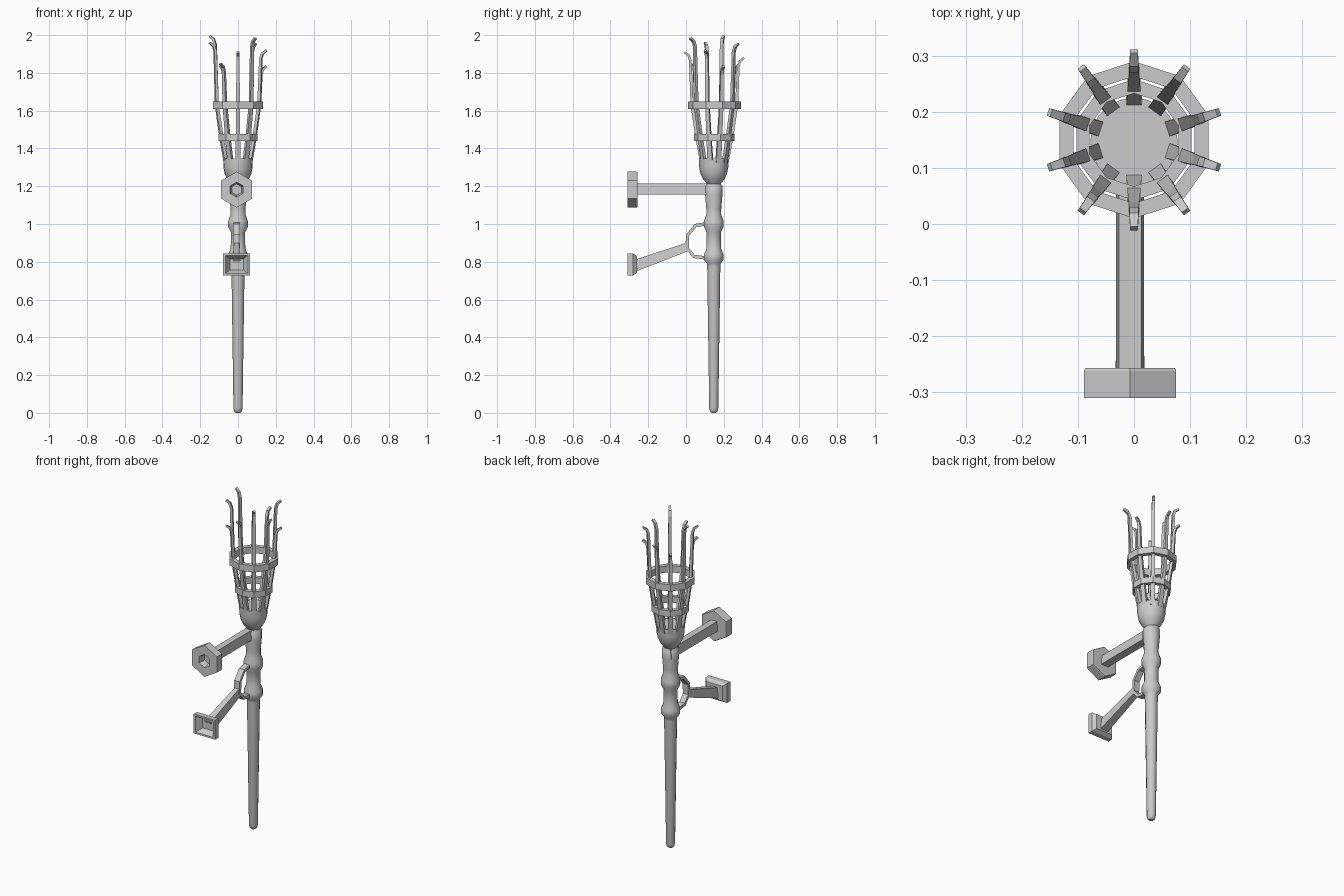
import bpy, bmesh, math
from mathutils import Matrix

if "Cube" in bpy.data.objects:
    bpy.data.objects.remove(bpy.data.objects["Cube"])

CY = 0.15      # torch axis position in y
AX = -0.007    # wall brackets sit slightly off centre


def finish(bm, name, mat, smooth=False):
    bmesh.ops.recalc_face_normals(bm, faces=bm.faces)
    me = bpy.data.meshes.new(name)
    bm.to_mesh(me)
    bm.free()
    me.transform(mat)
    ob = bpy.data.objects.new(name, me)
    bpy.context.collection.objects.link(ob)
    if smooth:
        bpy.ops.object.select_all(action='DESELECT')
        ob.select_set(True)
        bpy.context.view_layer.objects.active = ob
        bpy.ops.object.shade_smooth_by_angle(angle=math.radians(40))
    return ob


def lathe(name, profile, sides, phase, mat, closed=False, smooth=False):
    """Revolve (radius, height) points; closed makes a ring, otherwise ends are capped."""
    bm = bmesh.new()
    loops = []
    for r, h in profile:
        angles = [math.radians(phase) + 2 * math.pi * i / sides for i in range(sides)]
        loops.append([bm.verts.new((r * math.cos(a), r * math.sin(a), h)) for a in angles])
    pairs = list(zip(loops, loops[1:]))
    if closed:
        pairs.append((loops[-1], loops[0]))
    else:
        bm.faces.new(loops[0])
        bm.faces.new(loops[-1])
    for a, b in pairs:
        for i in range(sides):
            j = (i + 1) % sides
            bm.faces.new((a[i], a[j], b[j], b[i]))
    return finish(bm, name, mat, smooth)


def bar(name, path, mat, top=1.0):
    """Sweep a four-sided section along (y, z, width, thickness) points."""
    bm = bmesh.new()
    loops = []
    for i, (y, z, w, t) in enumerate(path):
        p, q = path[max(i - 1, 0)], path[min(i + 1, len(path) - 1)]
        dy, dz = q[0] - p[0], q[1] - p[1]
        d = math.hypot(dy, dz)
        ny, nz = -dz / d * t / 2, dy / d * t / 2
        u = w * top / 2
        loops.append([bm.verts.new(c) for c in (
            (-w / 2, y - ny, z - nz), (w / 2, y - ny, z - nz),
            (u, y + ny, z + nz), (-u, y + ny, z + nz))])
    for a, b in zip(loops, loops[1:]):
        for i in range(4):
            j = (i + 1) % 4
            bm.faces.new((a[i], a[j], b[j], b[i]))
    bm.faces.new(loops[0])
    bm.faces.new(loops[-1])
    return finish(bm, name, mat)


axis = Matrix.Translation((0, CY - 0.003, 0))
side = Matrix.Translation((AX, 0, 0))

# Shaft with turned collars
lathe("shaft", [(0.012, 0), (0.021, 0.008), (0.025, 0.025), (0.036, 0.775), (0.038, 0.79),
                (0.053, 0.81), (0.053, 0.84), (0.04, 0.87), (0.039, 0.955), (0.054, 0.985),
                (0.054, 1.015), (0.041, 1.05), (0.041, 1.08), (0.047, 1.15), (0.047, 1.2),
                (0.035, 1.215), (0.035, 1.225)],
      12, 15, axis, smooth=True)

# Bowl under the basket
lathe("bowl", [(0.035, 1.21), (0.055, 1.235), (0.07, 1.265), (0.077, 1.3), (0.078, 1.347)],
      20, 0, axis, smooth=True)

# Basket hoops
for name, ri, ro, z0, z1 in (("lower_hoop", 0.083, 0.108, 1.439, 1.476),
                             ("upper_hoop", 0.113, 0.14, 1.608, 1.648)):
    lathe(name, [(ri, z0), (ro, z0), (ro, z1), (ri, z1)], 10, 18,
          Matrix.Translation((0, CY, 0)), closed=True)

# Basket tines of uneven height, bent outward at the tip
heights = {18: 1.84, 54: 1.96, 90: 1.885, 126: 1.845, 162: 2.0,
           198: 1.965, 234: 1.855, 270: 1.915, 306: 1.99, 342: 1.925}
for ang, h in heights.items():
    m = Matrix.Translation((0, CY, 0)) @ Matrix.Rotation(math.radians(ang - 90), 4, 'Z')
    bar("tine", [(0.066, 1.32, 0.028, 0.017), (0.092, 1.46, 0.024, 0.017),
                 (0.118, 1.63, 0.02, 0.016), (0.127, h - 0.05, 0.017, 0.014),
                 (0.136, h - 0.022, 0.016, 0.013), (0.158, h - 0.006, 0.014, 0.011)], m)

# Upper bracket: arm and hollow hexagonal wall plate
to_front = side @ Matrix.Translation((0, 0, 1.182)) @ Matrix.Rotation(math.pi / 2, 4, 'X')
lathe("upper_wall_plate", [(0.092, 0.257), (0.095, 0.262), (0.095, 0.31), (0.04, 0.31),
                           (0.03, 0.27)], 6, 90, to_front)
bar("upper_arm", [(-0.265, 1.185, 0.05, 0.057), (0.185, 1.185, 0.05, 0.057)], side, 0.8)

# Lower bracket: sloping arm, square wall plate and curved yoke
to_front = (side @ Matrix.Translation((0, 0, 0.786)) @ Matrix.Rotation(math.pi / 2, 4, 'X')
            @ Matrix.Diagonal((1.22, 1, 1, 1)))
lathe("lower_wall_plate", [(0.064, 0.26), (0.083, 0.28), (0.083, 0.31), (0.068, 0.31),
                           (0.042, 0.275)], 4, 45, to_front)
bar("lower_arm", [(-0.27, 0.779, 0.052, 0.06), (0.005, 0.878, 0.036, 0.045)], side, 0.8)
bar("yoke", [(0.125, 1.004, 0.036, 0.018), (0.05, 0.992, 0.036, 0.018),
             (0.008, 0.94, 0.036, 0.018), (0.006, 0.872, 0.036, 0.018),
             (0.043, 0.828, 0.036, 0.018), (0.125, 0.818, 0.036, 0.018)], side)
